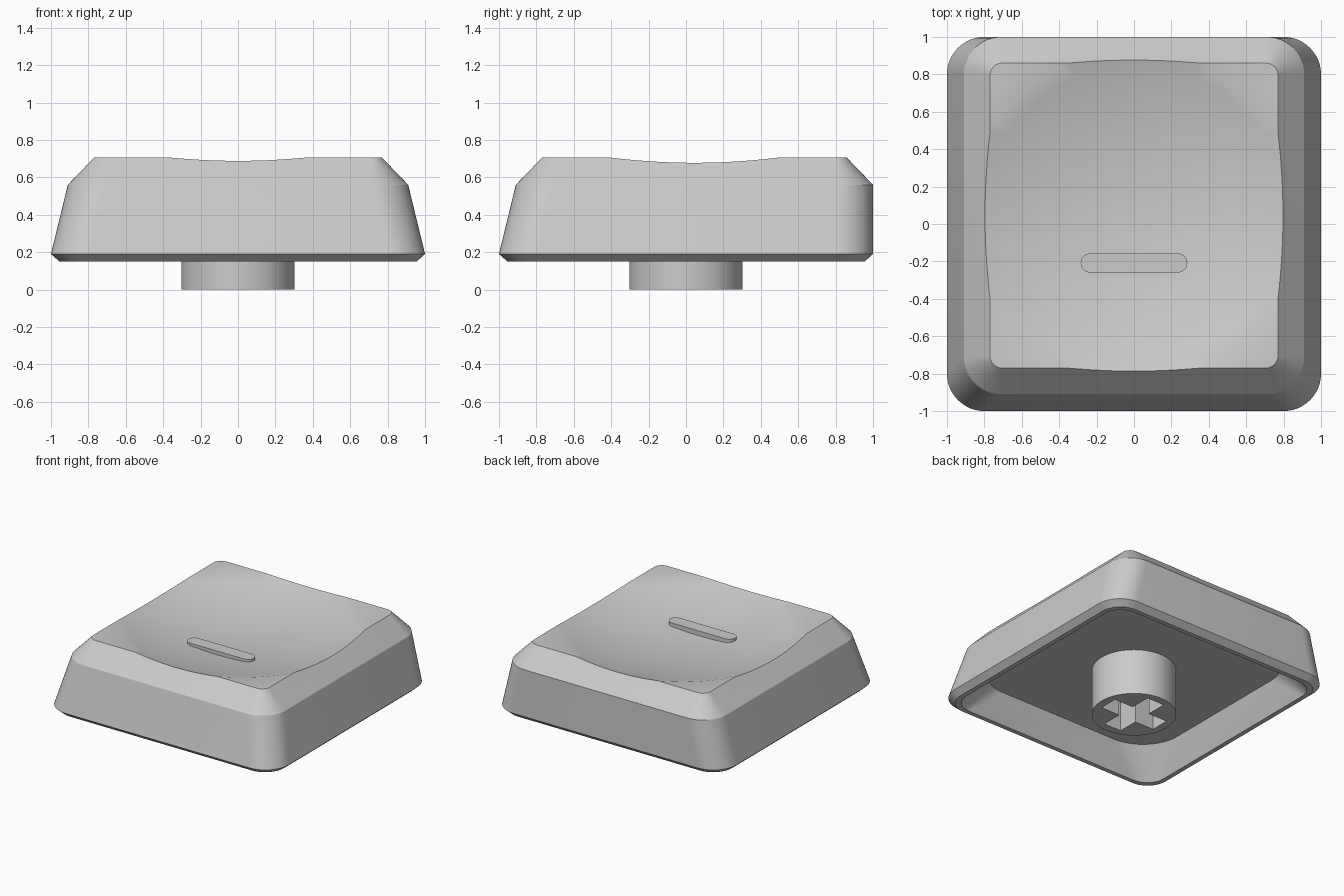
import bpy
import bmesh
from math import cos, sin, pi, sqrt, radians

if "Cube" in bpy.data.objects:
    bpy.data.objects.remove(bpy.data.objects["Cube"])

grey = bpy.data.materials.new("plain grey")
grey.use_nodes = True
grey.diffuse_color = (0.6, 0.6, 0.6, 1)
grey.node_tree.nodes["Principled BSDF"].inputs["Base Color"].default_value = grey.diffuse_color


def rounded_rect(z, half_x, front, back, radius, steps=12):
    """Ring of points around a rectangle with rounded corners."""
    corners = [(half_x, back), (-half_x, back), (-half_x, front), (half_x, front)]
    signs = [(1, 1), (-1, 1), (-1, -1), (1, -1)]
    ring = []
    for i, ((x, y), (sx, sy)) in enumerate(zip(corners, signs)):
        for k in range(steps + 1):
            a = (i + k / steps) * pi / 2
            ring.append((x - sx * radius + radius * cos(a),
                         y - sy * radius + radius * sin(a), z))
    return ring


def circle(z, radius, y=0.0, count=96):
    return [(radius * cos(2 * pi * i / count),
             y + radius * sin(2 * pi * i / count), z) for i in range(count)]


def loft(name, rings):
    """Closed solid through a list of rings with equal point counts."""
    bm = bmesh.new()
    loops = [[bm.verts.new(p) for p in ring] for ring in rings]
    count = len(loops[0])
    for low, high in zip(loops, loops[1:]):
        for i in range(count):
            j = (i + 1) % count
            bm.faces.new((low[i], low[j], high[j], high[i]))
    bm.faces.new(loops[0])
    bm.faces.new(loops[-1])
    bmesh.ops.recalc_face_normals(bm, faces=bm.faces)
    mesh = bpy.data.meshes.new(name)
    bm.to_mesh(mesh)
    bm.free()
    obj = bpy.data.objects.new(name, mesh)
    bpy.context.collection.objects.link(obj)
    mesh.materials.append(grey)
    return obj


def select(obj):
    bpy.ops.object.select_all(action='DESELECT')
    obj.select_set(True)
    bpy.context.view_layer.objects.active = obj


def cut(obj, cutter):
    cutter.hide_render = True
    mod = obj.modifiers.new("cut", 'BOOLEAN')
    mod.operation = 'DIFFERENCE'
    mod.solver = 'EXACT'
    mod.object = cutter
    select(obj)
    bpy.ops.object.modifier_apply(modifier=mod.name)
    bpy.data.objects.remove(cutter)


def smooth(obj, angle=25):
    select(obj)
    bpy.ops.object.shade_smooth_by_angle(angle=radians(angle))


# Hollow cap: inner ceiling, inner wall, rim, outer wall, top bevel
cap = loft("cap_shell", [
    rounded_rect(0.36, 0.84, -0.84, 0.84, 0.32),
    rounded_rect(0.15, 0.92, -0.92, 0.92, 0.15),
    rounded_rect(0.15, 0.955, -0.955, 0.955, 0.165),
    rounded_rect(0.19, 1, -1, 1, 0.2),
    rounded_rect(0.56, 0.91, -0.91, 1, 0.2),
    rounded_rect(0.705, 0.77, -0.77, 0.86, 0.065),
])

# Shallow spherical dish in the top
R, MID_Y, CENTRE_Z = 3.0, 0.045, 3.57
dish = loft("dish_cutter", [
    circle(CENTRE_Z - sqrt(R * R - r * r), r, MID_Y)
    for r in [0.02] + [0.1 * i for i in range(1, 12)]
])
cut(cap, dish)
smooth(cap)

# Raised finger bar in the dish
bar = loft("finger_bar", [rounded_rect(z, 0.285, -0.26, -0.157, 0.05, 4)
                          for z in (0.54, 0.615)])
smooth(bar)

# Round stem with a cross-shaped socket
stem = loft("stem", [circle(z, 0.302, count=64) for z in (0, 0.38)])
ARM, HALF = 0.24, 0.075
quarter = [(ARM, -HALF), (ARM, HALF), (HALF, HALF)]
cross = []
for turn in range(4):
    c, s = round(cos(turn * pi / 2)), round(sin(turn * pi / 2))
    cross += [(c * x - s * y, s * x + c * y) for x, y in quarter]
socket = loft("socket_cutter", [[(x, y, z) for x, y in cross] for z in (-0.1, 0.28)])
cut(stem, socket)
smooth(stem)
